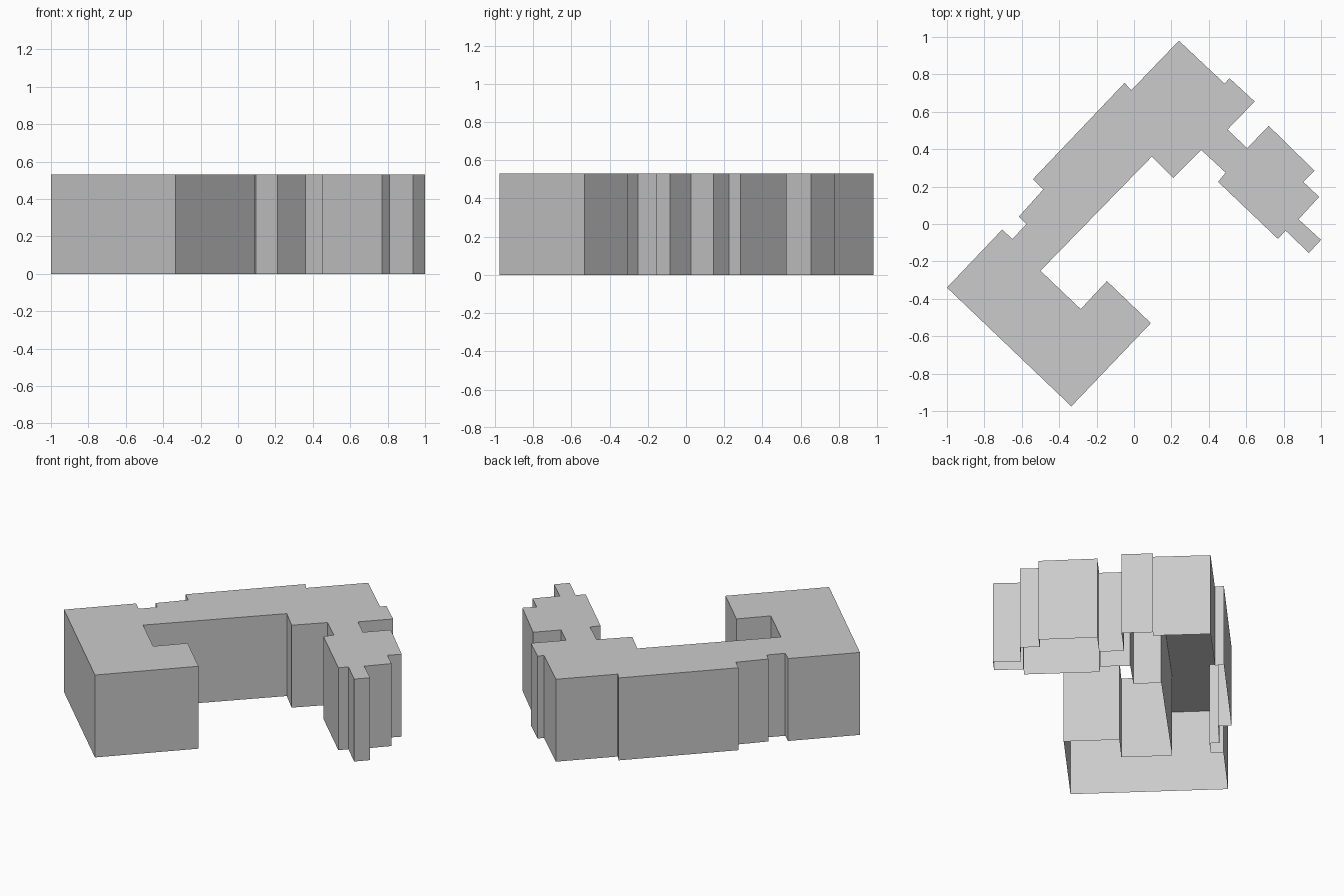
import bpy
import bmesh

default_cube = bpy.data.objects.get("Cube")
if default_cube:
    bpy.data.objects.remove(default_cube, do_unlink=True)

HEIGHT = 0.53


def flat_material(name, color):
    material = bpy.data.materials.new(name)
    material.use_nodes = True
    material.diffuse_color = color
    for node in material.node_tree.nodes:
        if node.type == "BSDF_PRINCIPLED":
            node.inputs["Base Color"].default_value = color
            node.inputs["Roughness"].default_value = 0.8
    return material


def building_shell(name, outline, height, material):
    """Flat roof over a clockwise outline, with walls down to an open base."""
    bm = bmesh.new()
    top = [bm.verts.new((x, y, height)) for x, y in outline]
    base = [bm.verts.new((x, y, 0)) for x, y in outline]
    bm.faces.new(list(reversed(top)))
    for i, corner in enumerate(top):
        j = (i + 1) % len(top)
        bm.faces.new((corner, top[j], base[j], base[i]))
    mesh = bpy.data.meshes.new(name)
    bm.to_mesh(mesh)
    bm.free()
    mesh.materials.append(material)
    shell = bpy.data.objects.new(name, mesh)
    bpy.context.collection.objects.link(shell)
    return shell


# Rear corner block and its stepped end wall
rear_corner = [(.24, .98), (.485, .75), (.51, .78), (.645, .655), (.5, .505)]

# Small side wing with notched corners and a narrow porch
side_wing = [
    (.605, .405), (.72, .525), (.965, .285), (.905, .225), (.99, .145),
    (.88, .025), (1, -.085), (.935, -.155), (.81, -.035), (.77, -.08),
    (.45, .225), (.49, .275),
]

# Courtyard walls, with a projecting bay
courtyard = [(.36, .395), (.21, .245), (.095, .36), (-.5, -.25), (-.285, -.455)]

# Broad front wing
front_wing = [(-.145, -.305), (.09, -.53), (-.335, -.975), (-1, -.34)]

# Long outer wall with shallow setbacks
outer_wall = [
    (-.705, -.03), (-.65, -.08), (-.575, 0), (-.615, .04),
    (-.485, .185), (-.54, .24), (-.05, .755), (-.015, .715),
]

grey = flat_material("light grey", (0.6, 0.6, 0.6, 1))
footprint = rear_corner + side_wing + courtyard + front_wing + outer_wall
building_shell("building_block", footprint, HEIGHT, grey)
